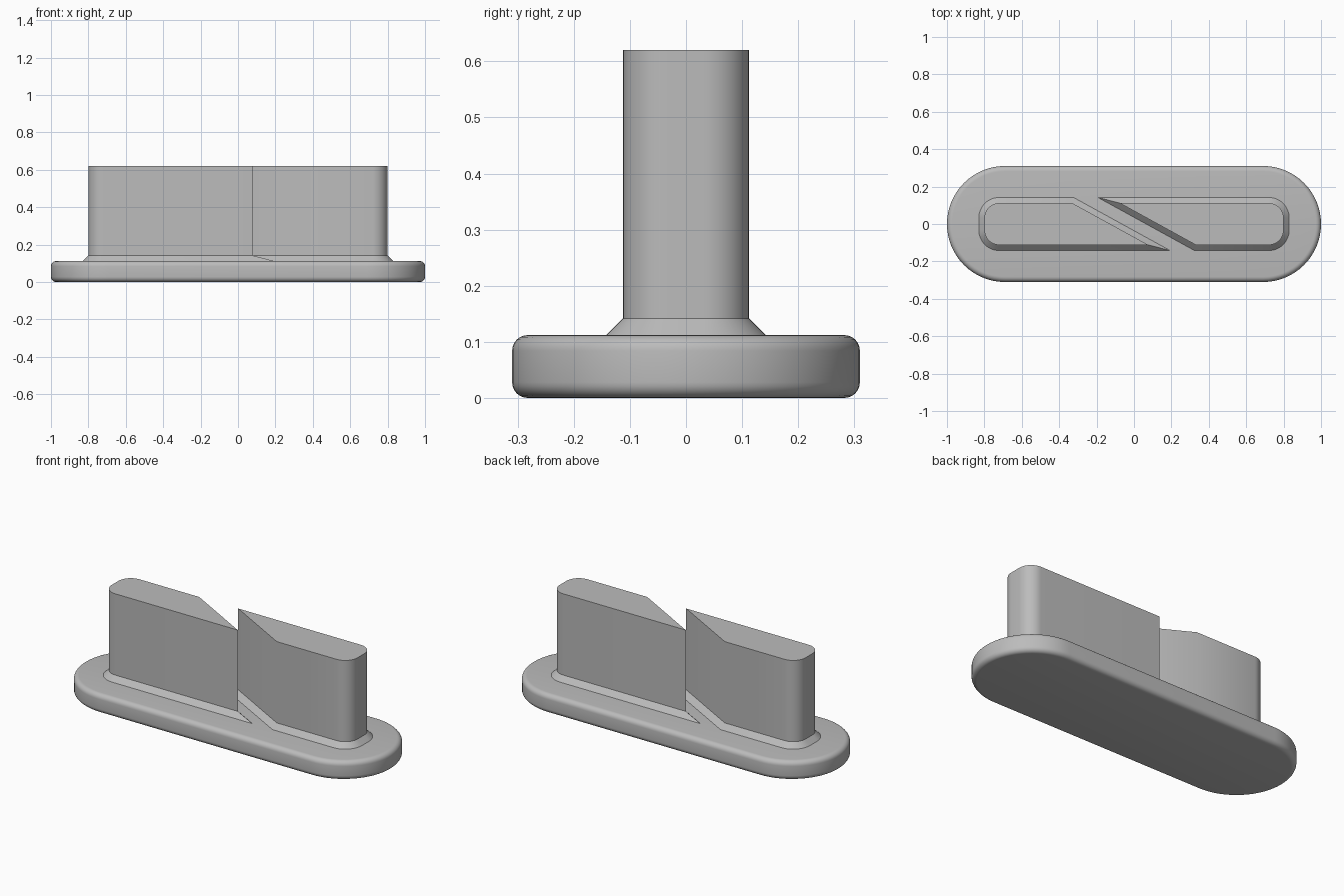
import bpy
import bmesh
from math import sin, cos, pi, radians

cube = bpy.data.objects.get("Cube")
if cube:
    bpy.data.objects.remove(cube, do_unlink=True)

grey = bpy.data.materials.new("plain grey")
grey.use_nodes = True
grey.diffuse_color = (0.5, 0.5, 0.5, 1)
grey.node_tree.nodes["Principled BSDF"].inputs["Base Color"].default_value = (0.5, 0.5, 0.5, 1)


def arc(cx, cy, r, start, end, steps):
    """Points along an arc, angles in degrees."""
    angles = [radians(start + (end - start) * i / steps) for i in range(steps + 1)]
    return [(cx + r * cos(a), cy + r * sin(a)) for a in angles]


def loft(name, rings):
    """Closed solid through stacked (outline, z) rings of equal point count."""
    bm = bmesh.new()
    loops = [[bm.verts.new((x, y, z)) for x, y in outline] for outline, z in rings]
    for low, high in zip(loops, loops[1:]):
        for i in range(len(low)):
            j = (i + 1) % len(low)
            bm.faces.new((low[i], low[j], high[j], high[i]))
    bm.faces.new(loops[0])
    bm.faces.new(loops[-1])
    bmesh.ops.recalc_face_normals(bm, faces=bm.faces[:])
    mesh = bpy.data.meshes.new(name)
    bm.to_mesh(mesh)
    bm.free()
    mesh.materials.append(grey)
    obj = bpy.data.objects.new(name, mesh)
    bpy.context.collection.objects.link(obj)
    bpy.ops.object.select_all(action='DESELECT')
    obj.select_set(True)
    bpy.context.view_layer.objects.active = obj
    bpy.ops.object.shade_smooth_by_angle(angle=radians(30))
    return obj


# Base plate: a stadium with rounded top and bottom edges
LENGTH, WIDTH, HEIGHT, FILLET = 1.0, 0.31, 0.112, 0.028


def stadium(inset):
    cx, r = LENGTH - WIDTH, WIDTH - inset
    return arc(cx, 0, r, -90, 90, 32) + arc(-cx, 0, r, 90, 270, 32)


fillet = [(FILLET * (1 - sin(a)), FILLET * (1 - cos(a)))
          for a in (i * pi / 12 for i in range(7))]
bottom = [(stadium(inset), z) for inset, z in reversed(
    [(FILLET * (1 - cos(i * pi / 12)), FILLET * (1 - sin(i * pi / 12))) for i in range(7)])]
top = [(outline, HEIGHT - z) for outline, z in reversed(bottom)]
loft("base_plate", bottom + top)

# Upright blocks: rounded outer end, slanted inner face, flared foot
SLOPE = 1.82


def block_outline(grow, side):
    x, y, r = 0.8 + grow, 0.112 + grow, 0.08 + grow
    middle = -0.127 + grow * 2.07
    points = arc(r - x, y - r, r, 90, 180, 12) + arc(r - x, r - y, r, 180, 270, 12)
    points += [(middle + SLOPE * y, -y), (middle - SLOPE * y, y)]
    return [(side * px, side * py) for px, py in points]


for name, side in (("right_block", 1), ("left_block", -1)):
    foot, body = block_outline(0.03, side), block_outline(0, side)
    loft(name, [(foot, HEIGHT - 0.02), (foot, HEIGHT), (body, HEIGHT + 0.03), (body, 0.62)])
